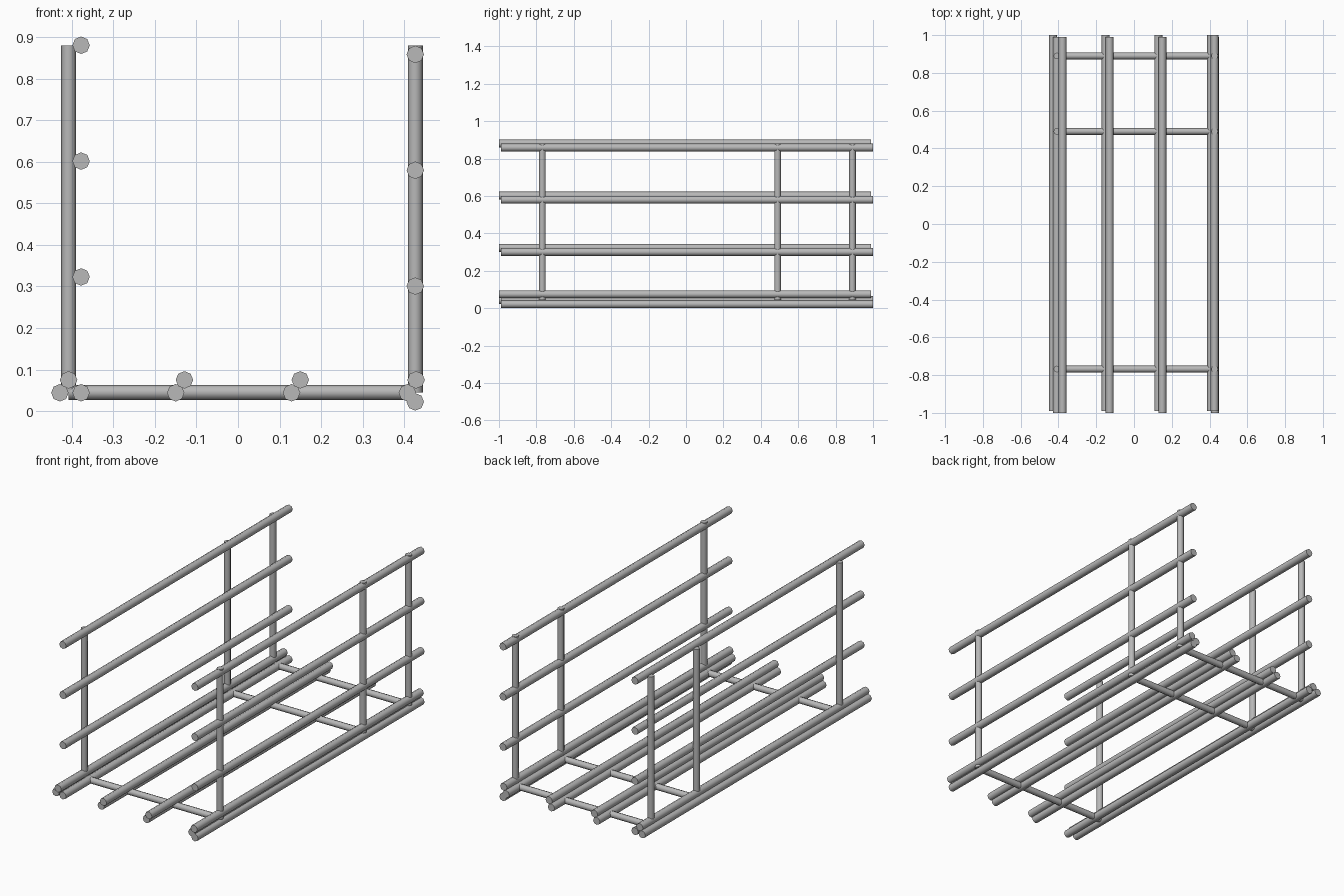
import bpy
import math
from mathutils import Vector

if "Cube" in bpy.data.objects:
    bpy.data.objects.remove(bpy.data.objects["Cube"], do_unlink=True)

# One plain grey steel for every tube
STEEL = (0.48, 0.48, 0.48, 1.0)
steel = bpy.data.materials.new("grey_steel")
steel.use_nodes = True
steel.diffuse_color = STEEL
bsdf = next(n for n in steel.node_tree.nodes if n.type == 'BSDF_PRINCIPLED')
bsdf.inputs["Base Color"].default_value = STEEL


def tube(name, start, end, radius):
    """Eight-sided capped tube between two points."""
    start, end = Vector(start), Vector(end)
    axis = end - start
    bpy.ops.mesh.primitive_cylinder_add(
        vertices=8, radius=radius, depth=axis.length, location=(start + end) / 2)
    obj = bpy.context.object
    obj.name = name
    # Turn the upright cylinder along x or y, keeping corners on the axes
    if abs(axis.y) > 0:
        obj.rotation_euler.x = math.pi / 2
    elif abs(axis.x) > 0:
        obj.rotation_euler.y = math.pi / 2
    obj.data.materials.append(steel)
    bpy.ops.object.shade_smooth_by_angle(angle=math.radians(60))
    return obj


PITCH = 0.279          # spacing of the long rails
RAIL_R, POST_R = 0.021, 0.018
RIGHT_X, LEFT_X = -0.408, 0.427
FLOOR_Z, TOP_Z = 0.045, 0.88
BACK, FRONT = (-0.99, 1.0), (-1.0, 0.99)   # the two length offsets

# Long rails: two side fences and two floor layers, four rails each
rail_sets = [
    ("right_side_rail", -0.378, 0.044, 0, 1, FRONT),
    ("left_side_rail", 0.427, 0.022, 0, 1, BACK),
    ("upper_floor_rail", -0.408, 0.075, 1, 0, FRONT),
    ("lower_floor_rail", -0.429, 0.044, 1, 0, BACK),
]
for name, x, z, dx, dz, (y0, y1) in rail_sets:
    for i in range(4):
        px, pz = x + dx * PITCH * i, z + dz * PITCH * i
        tube(f"{name}_{i + 1}", (px, y0, pz), (px, y1, pz), RAIL_R)

# Three U-shaped frames: a crossbar with a post at each end
for label, y in (("front", -0.768), ("middle", 0.49), ("back", 0.89)):
    tube(f"{label}_crossbar", (RIGHT_X, y, FLOOR_Z), (LEFT_X, y, FLOOR_Z), POST_R)
    for side, x in (("right", RIGHT_X), ("left", LEFT_X)):
        tube(f"{label}_{side}_post", (x, y, FLOOR_Z), (x, y, TOP_Z), POST_R)
